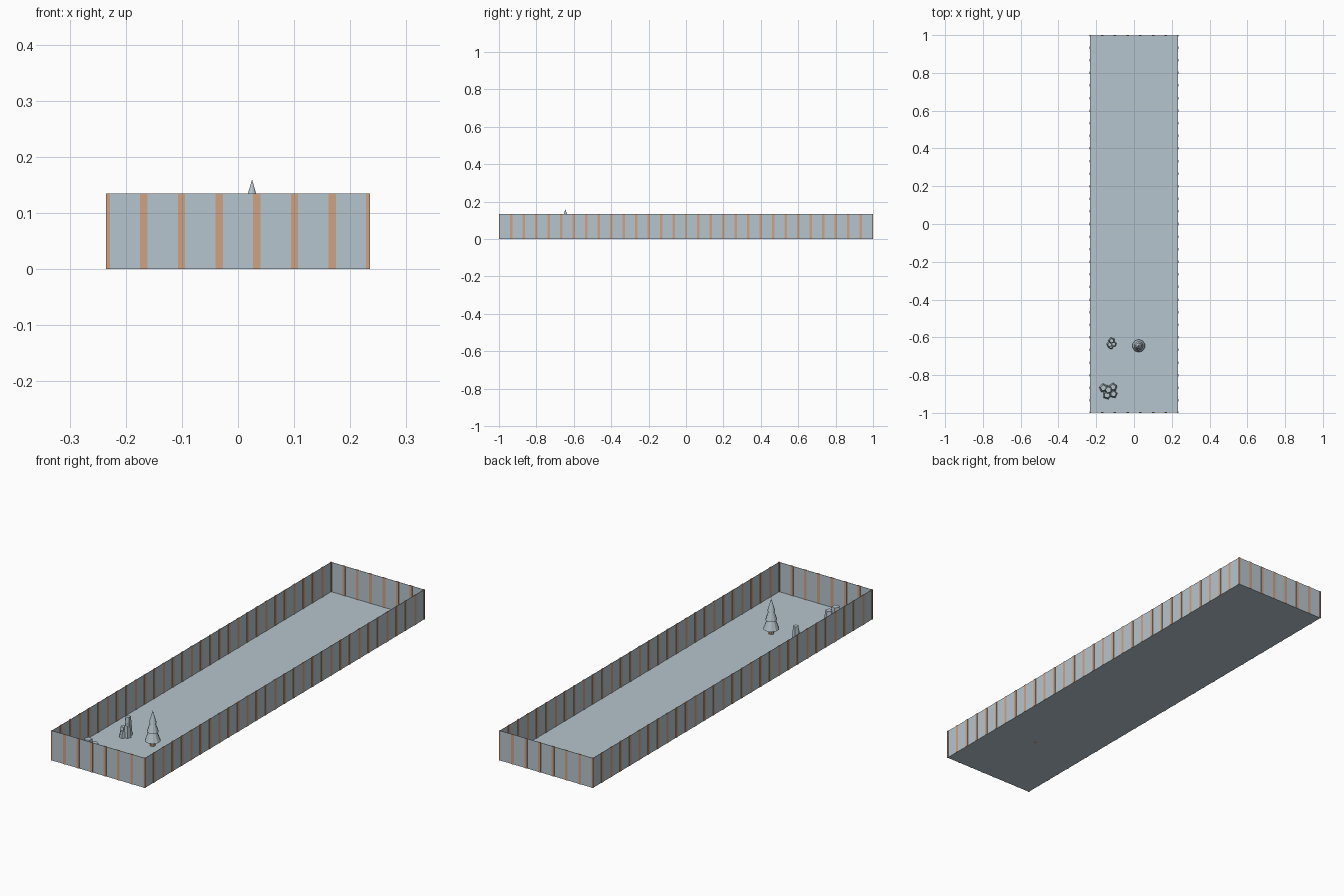
import bpy, bmesh, math
from mathutils import Matrix

if "Cube" in bpy.data.objects:
    bpy.data.objects.remove(bpy.data.objects["Cube"])

def material(name, rgb):
    m = bpy.data.materials.new(name)
    m.diffuse_color = (*rgb, 1)
    m.use_nodes = True
    m.node_tree.nodes["Principled BSDF"].inputs["Base Color"].default_value = m.diffuse_color
    return m

PALE = material("pale blue grey", (0.47, 0.56, 0.61))
TAN = material("tan wood", (0.62, 0.36, 0.23))

HX, HY, H = 0.235, 1.0, 0.135   # half sizes and wall height
PANEL, POST = 2 / 30, 0.0133    # panel spacing and post width
PD, WD = 0.005, 0.0016          # post and wall depth

def finish(name, bm, mat):
    bmesh.ops.recalc_face_normals(bm, faces=bm.faces)
    me = bpy.data.meshes.new(name)
    bm.to_mesh(me)
    bm.free()
    me.materials.append(mat)
    ob = bpy.data.objects.new(name, me)
    bpy.context.collection.objects.link(ob)
    return ob

def add_box(bm, lo, hi):
    c = [(a + b) / 2 for a, b in zip(lo, hi)]
    s = [b - a for a, b in zip(lo, hi)]
    bmesh.ops.create_cube(bm, size=1, matrix=Matrix.Translation(c) @ Matrix.Diagonal((*s, 1)))

def add_cone(bm, x, y, z0, z1, r0, r1, sides, turn=0):
    bmesh.ops.create_cone(bm, cap_ends=True, segments=sides, radius1=r0, radius2=r1, depth=z1 - z0,
                          matrix=Matrix.Translation((x, y, (z0 + z1) / 2)) @ Matrix.Rotation(turn, 4, 'Z'))

# Floor
bm = bmesh.new()
add_box(bm, (-HX + PD / 2, -HY + PD / 2, 0), (HX - PD / 2, HY - PD / 2, 0.001))
finish("floor", bm, PALE)

# Wall panels and posts: "half" is the run along the wall, "off" the distance out
def fence(name, half, off, along_x):
    for sign, side in ((-1, "a"), (1, "b")):
        mid = sign * (off - PD / 2)
        def box(b, u0, u1, d, z1):
            lo, hi = (u0, mid - d / 2), (u1, mid + d / 2)
            if not along_x:
                lo, hi = lo[::-1], hi[::-1]
            add_box(b, (*lo, 0), (*hi, z1))
        panels, posts = bmesh.new(), bmesh.new()
        box(panels, -half + PD / 2, half - PD / 2, WD, H - 0.0005)
        n = round(2 * half / PANEL)
        for i in range(n + 1):
            u = -half + 2 * half * i / n
            box(posts, max(-half, u - POST / 2), min(half, u + POST / 2), PD, H)
        finish(f"{name}_panel_{side}", panels, PALE)
        finish(f"{name}_posts_{side}", posts, TAN)

fence("end_wall", HX, HY, True)
fence("side_wall", HY, HX, False)

# Pine tree: trunk and three tiers
TX, TY = 0.025, -0.645
bm = bmesh.new()
add_cone(bm, TX, TY, 0, 0.03, 0.011, 0.009, 8)
finish("tree_trunk", bm, TAN)
bm = bmesh.new()
for z0, z1, r0, r1 in ((0.024, 0.072, 0.034, 0.015), (0.065, 0.112, 0.025, 0.009), (0.104, 0.16, 0.017, 0)):
    add_cone(bm, TX, TY, z0, z1, r0, r1, 10)
finish("tree_foliage", bm, PALE)

# Rock clusters: tapering five-sided columns (dx, dy, height, radius)
def rocks(name, x, y, columns):
    bm = bmesh.new()
    for i, (dx, dy, h, r) in enumerate(columns):
        add_cone(bm, x + dx, y + dy, 0, h, r, r * 0.65, 5, i * 1.1 + 0.3)
    finish(name, bm, PALE)

rocks("small_rocks", -0.12, -0.63, ((0.002, 0.012, 0.085, 0.019), (-0.008, -0.008, 0.045, 0.018),
                                    (0.012, -0.006, 0.055, 0.017), (-0.002, -0.02, 0.03, 0.014)))
rocks("large_rocks", -0.135, -0.88, ((0, 0.002, 0.078, 0.026), (-0.026, 0.012, 0.05, 0.025),
                                     (0.024, 0.016, 0.06, 0.024), (0.026, -0.02, 0.04, 0.023),
                                     (-0.008, -0.026, 0.05, 0.024)))
